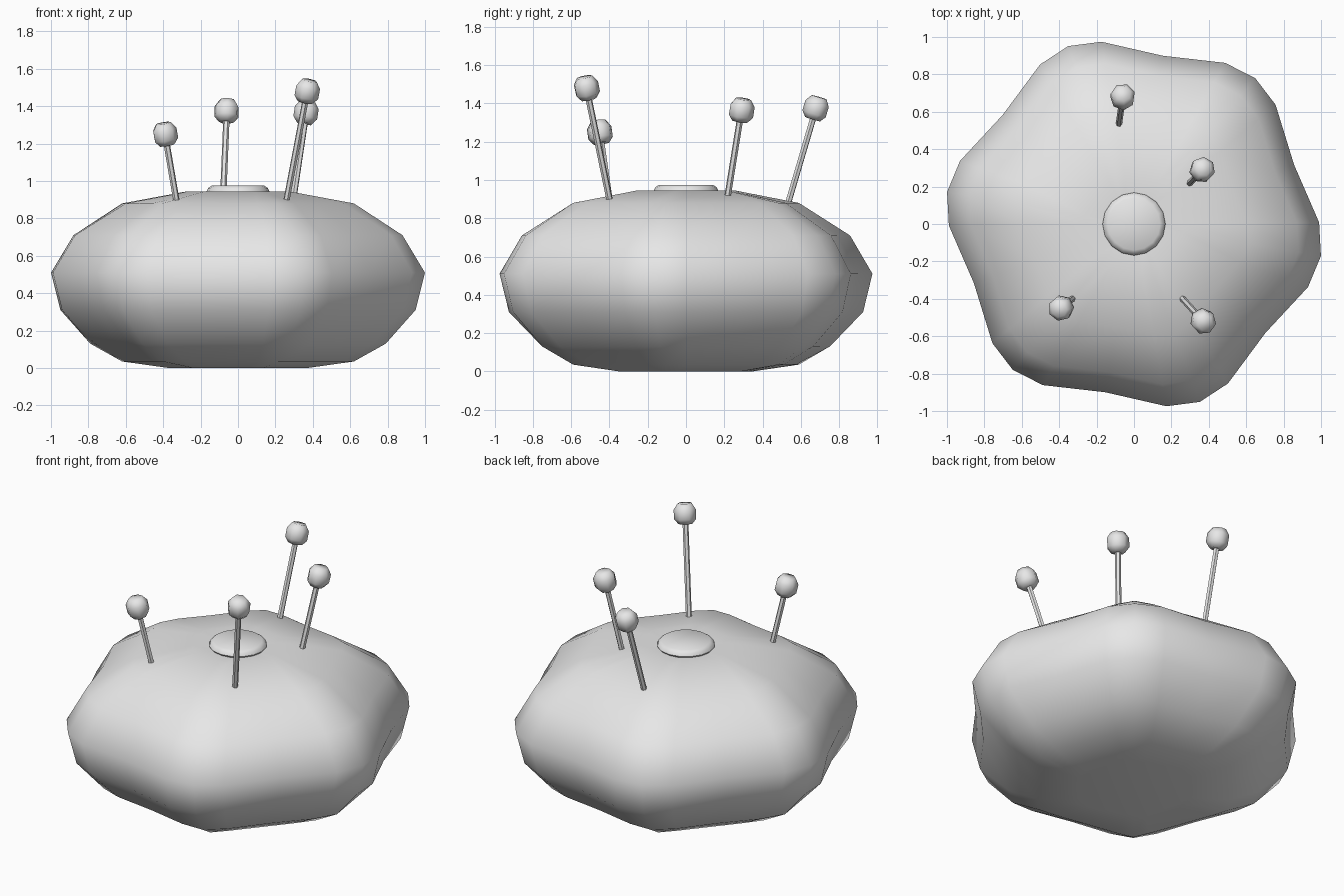
import bpy, bmesh, math
from mathutils import Vector, Matrix

cube = bpy.data.objects.get("Cube")
if cube:
    bpy.data.objects.remove(cube, do_unlink=True)

grey = bpy.data.materials.new("light_grey")
grey.use_nodes = True
grey.diffuse_color = (0.8, 0.8, 0.8, 1)
grey.node_tree.nodes["Principled BSDF"].inputs["Base Color"].default_value = (0.8, 0.8, 0.8, 1)


def loft(name, rings, angle, matrix=Matrix()):
    """Skin a stack of equal rings, close both ends and smooth it."""
    bm = bmesh.new()
    loops = [[bm.verts.new(p) for p in ring] for ring in rings]
    n = len(loops[0])
    for low, high in zip(loops, loops[1:]):
        for i in range(n):
            j = (i + 1) % n
            bm.faces.new((low[i], low[j], high[j], high[i]))
    for end, sign in ((loops[0], -1), (loops[-1], 1)):
        bm.faces.new(end[::sign])
    bmesh.ops.recalc_face_normals(bm, faces=bm.faces)
    mesh = bpy.data.meshes.new(name)
    bm.to_mesh(mesh)
    bm.free()
    mesh.materials.append(grey)
    obj = bpy.data.objects.new(name, mesh)
    obj.matrix_world = matrix
    bpy.context.collection.objects.link(obj)
    bpy.ops.object.select_all(action="DESELECT")
    obj.select_set(True)
    bpy.context.view_layer.objects.active = obj
    bpy.ops.object.shade_smooth_by_angle(angle=math.radians(angle))
    return obj


def circle(r, z, n):
    return [(r * math.cos(math.tau * i / n), r * math.sin(math.tau * i / n), z) for i in range(n)]


def lobed(size, z, roundness):
    """Six-lobed ring; roundness 0 is a plain hexagon, 1 has full soft lobes."""
    shape = ((-10.2, 0.92, 0.976), (0, 1, 1), (10.2, 0.92, 0.976), (30, 0.87, 0.9))
    ring = []
    for lobe in range(6):
        for offset, hexa, soft in shape:
            a = math.radians(60 * lobe - 9.7 + offset)
            r = 1.014 * size * (hexa + (soft - hexa) * roundness)
            ring.append((r * math.cos(a), r * math.sin(a), z))
    return ring


# Stuffed body
profile = ((0.37, 0, 0), (0.62, 0.035, 0.2), (0.79, 0.13, 0.6), (0.95, 0.31, 1),
           (1.0, 0.51, 1), (0.88, 0.71, 1), (0.62, 0.88, 0.6), (0.27, 0.945, 0.2),
           (0.13, 0.93, 0))
loft("cushion_body", [lobed(*p) for p in profile], 80)

# Button on top
button = ((0.15, 0.92), (0.168, 0.945), (0.16, 0.962), (0.14, 0.975))
loft("button", [circle(r, z, 16) for r, z in button], 35)

# Pins: base of the shaft and middle of the head
pins = {
    "front_left": ((0.26, -0.40, 0.90), (0.37, -0.52, 1.48)),
    "front_right": ((-0.33, -0.40, 0.90), (-0.39, -0.45, 1.25)),
    "back_left": ((0.30, 0.22, 0.93), (0.365, 0.29, 1.365)),
    "back_right": ((-0.08, 0.54, 0.90), (-0.06, 0.68, 1.375)),
}
head = ((0.042, -0.06), (0.066, -0.03), (0.066, 0.025), (0.042, 0.06))
for name, (base, top) in pins.items():
    base, top = Vector(base), Vector(top)
    axis = top - base
    turn = axis.to_track_quat("Z", "Y").to_matrix().to_4x4()
    loft(name + "_pin_shaft", [circle(0.017, z, 6) for z in (-0.06, axis.length)],
         30, Matrix.Translation(base) @ turn)
    loft(name + "_pin_head", [circle(r, z, 7) for r, z in head],
         70, Matrix.Translation(top) @ turn)
